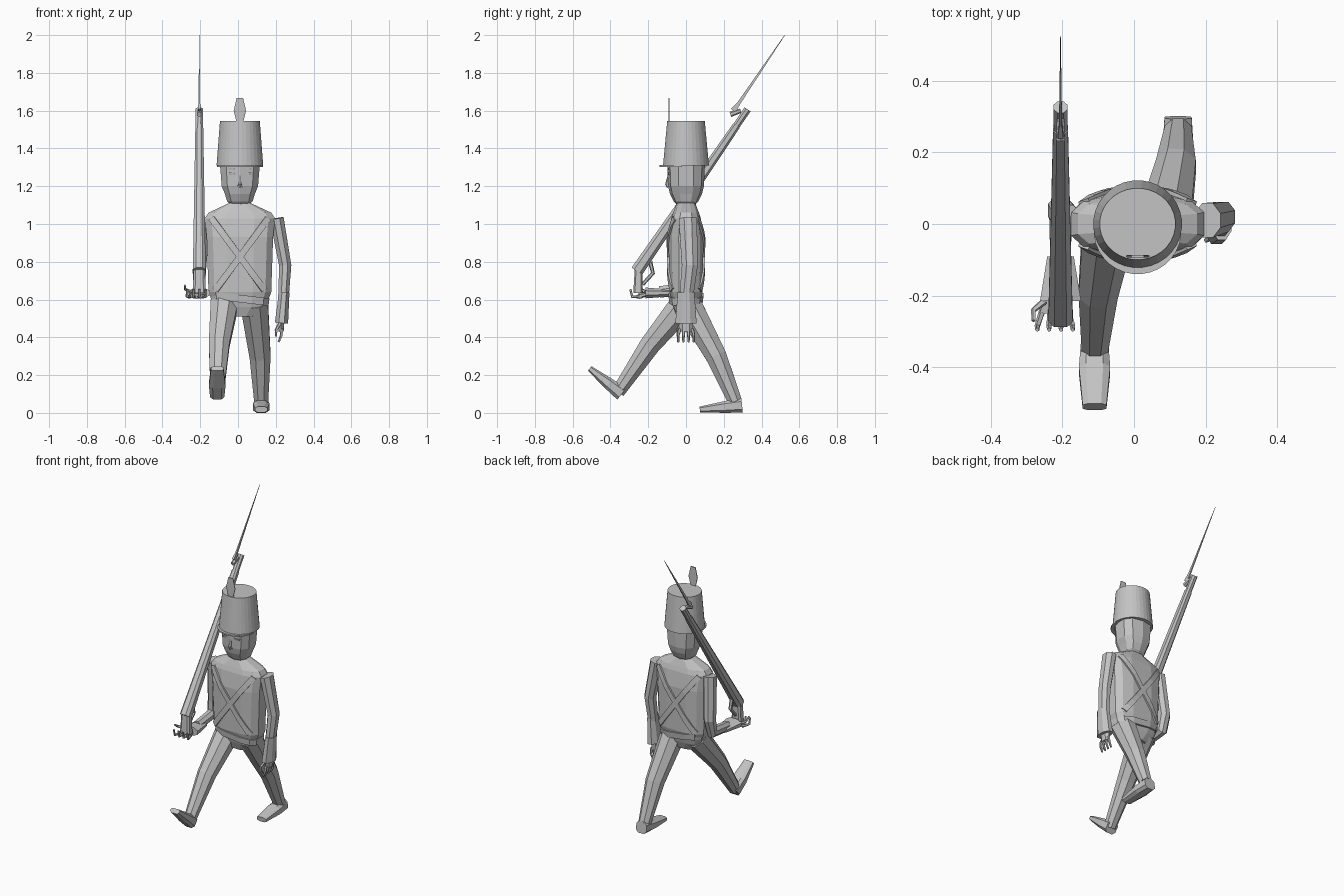
import bpy, bmesh, math
from mathutils import Vector
from mathutils.bvhtree import BVHTree

if "Cube" in bpy.data.objects:
    bpy.data.objects.remove(bpy.data.objects["Cube"], do_unlink=True)

SHADE = .55
MID = .01       # centre line of the body
GUN = -.205     # plane of the musket
RIGHT_FOOT = -.11
LEFT_FOOT = .123
SIDES = (("right", -1), ("left", 1))

grey = bpy.data.materials.new("plain grey")
grey.use_nodes = True
grey.diffuse_color = (SHADE, SHADE, SHADE, 1)
grey.node_tree.nodes["Principled BSDF"].inputs["Base Color"].default_value = grey.diffuse_color


def finish(name, bm):
    bmesh.ops.recalc_face_normals(bm, faces=bm.faces)
    mesh = bpy.data.meshes.new(name)
    bm.to_mesh(mesh)
    bm.free()
    mesh.materials.append(grey)
    part = bpy.data.objects.new(name, mesh)
    bpy.context.collection.objects.link(part)
    return part


def squared(value, power):
    return math.copysign(abs(value) ** (2 / power), value)


def loft(name, rings, sides=8, power=2):
    """Join rings of (centre, half width, half depth); power squares the section."""
    bm = bmesh.new()
    centres = [Vector(centre) for centre, width, depth in rings]
    loops = []
    for i, (centre, width, depth) in enumerate(rings):
        ahead = centres[min(i + 1, len(rings) - 1)]
        behind = centres[max(i - 1, 0)]
        along = ahead - behind
        back = along.cross(Vector((1, 0, 0))).normalized()
        across = back.cross(along).normalized()
        loop = []
        for k in range(sides):
            angle = math.tau * (k + .5) / sides
            u = squared(math.cos(angle), power) * width
            v = squared(math.sin(angle), power) * depth
            loop.append(bm.verts.new(centres[i] + across * u + back * v))
        loops.append(loop)
    for lower, upper in zip(loops, loops[1:]):
        for k in range(sides):
            bm.faces.new((lower[k - 1], lower[k], upper[k], upper[k - 1]))
    bm.faces.new(loops[0])
    bm.faces.new(loops[-1])
    return finish(name, bm)


def limb(name, joints, start, end, flat=1, sides=8, power=2):
    """Tapering loft along joints; flat is depth over width."""
    rings = []
    for i, joint in enumerate(joints):
        radius = start + (end - start) * i / (len(joints) - 1)
        rings.append((joint, radius, radius * flat))
    return loft(name, rings, sides, power)


def stack(name, levels, sides, power=2):
    """Upright loft on the centre line from (height, half width, half depth)."""
    rings = [((MID, 0, height), width, depth) for height, width, depth in levels]
    return loft(name, rings, sides, power)


def boot(name, heel, toe):
    heel, toe = Vector(heel), Vector(toe)
    middle = heel.lerp(toe, .4)
    loft(name, [(heel, .04, .04), (middle, .046, .033), (toe, .035, .016)], power=3)


def finger(name, base, reach, curl):
    base, reach, curl = Vector(base), Vector(reach), Vector(curl)
    limb(name, [base, base + reach, base + reach + curl], .01, .006, sides=5)


# Coat and collar
coat = stack("coat", [(.51, .08, .05), (.56, .14, .07), (.64, .17, .09), (.93, .18, .095),
                      (1.03, .19, .08), (1.06, .17, .07), (1.11, .06, .05)], 12, 3)
stack("collar", [(1.07, .08, .06), (1.12, .055, .05)], 10)

# Cross straps hug the coat, front and back
surface = BVHTree.FromPolygons([v.co for v in coat.data.vertices],
                               [tuple(face.vertices) for face in coat.data.polygons])


def strap(name, start, end, facing, half=.017, steps=10):
    bm = bmesh.new()
    start, end = Vector(start), Vector(end)
    outward = Vector((0, facing, 0))
    edge = (end - start).normalized().cross(outward) * half
    previous = None
    for i in range(steps + 1):
        pair = []
        for offset in (-edge, edge):
            point = start.lerp(end, i / steps) + offset
            hit = surface.ray_cast(point + outward, -outward)[0]
            pair.append(bm.verts.new(hit + outward * .004))
        if previous:
            bm.faces.new((*previous, *reversed(pair)))
        previous = pair
    solid = finish(name, bm).modifiers.new("thickness", "SOLIDIFY")
    solid.thickness = .012
    solid.offset = 0


for label, facing in (("front", -1), ("back", 1)):
    for hand, s in SIDES:
        strap(f"{label}_strap_{hand}", (MID + s * .15, 0, 1.03), (MID - s * .13, 0, .65), facing)

# Waist belt, slung lower on the left
belt = stack("waist_belt", [(.585, .155, .09), (.625, .16, .095)], 12, 3)
for v in belt.data.vertices:
    v.co.z -= (v.co.x - MID) * .12

# Head and face
stack("head", [(1.1, .05, .045), (1.12, .07, .065), (1.16, .083, .085),
               (1.2, .1, .095), (1.32, .11, .1)], 10, 2.6)
limb("nose", [(MID, -.085, 1.28), (MID, -.1, 1.21), (MID, -.09, 1.2)], .006, .015, sides=6)
for hand, s in SIDES:
    for part, height in (("eye", 1.26), ("brow", 1.285)):
        spot = Vector((MID + s * .042, -.088, height))
        limb(f"{hand}_{part}", [spot, spot + Vector((0, 0, .012))], .02, .024, .4)

# Tall hat with visor and plume
stack("hat", [(1.31, .124, .122), (1.545, .106, .1)], 32)
visor = stack("visor", [(1.303, .122, .12), (1.312, .122, .12)], 32)
for v in visor.data.vertices:
    v.co.y = min(v.co.y, 0) - .02
loft("plume", [((MID, -.09, height), width, .004)
               for height, width in ((1.53, .016), (1.6, .034), (1.667, .018))], power=4)

# Striding legs
limb("right_leg", [(-.07, 0, .59), (-.1, -.19, .36), (RIGHT_FOOT, -.36, .11)], .08, .038)
boot("right_boot", (RIGHT_FOOT, -.34, .1), (RIGHT_FOOT, -.51, .235))
limb("left_leg", [(.085, 0, .59), (.117, .16, .3), (LEFT_FOOT, .26, .06)], .08, .04)
boot("left_boot", (LEFT_FOOT, .297, .04), (LEFT_FOOT, .073, .018))

# Arms with flared cuffs
limb("left_arm", [(.205, MID, 1.03), (.25, .02, .78), (.24, 0, .6)], .04, .03, 1.3)
limb("left_cuff", [(.245, 0, .64), (.23, 0, .475)], .03, .038, 1.6)
limb("right_arm", [(-.185, MID, 1.03), (GUN, .04, .75), (GUN, .02, .66), (GUN, -.14, .64)],
     .042, .03, 1.1)
limb("right_cuff", [(GUN, -.09, .635), (GUN, -.215, .635)], .04, .062, .5)

# Hands: the left hangs, the right cups the gun butt
limb("left_palm", [(.23, 0, .5), (.228, 0, .43)], .018, .016, 2.2, 6)
limb("right_palm", [(-.215, -.2, .63), (-.22, -.25, .618)], .036, .05, .3, 6)
for i in range(4):
    spread = (i - 1.5) * .022
    finger(f"left_finger_{i}", (.23, spread, .445), (0, spread / 4, -.035), (-.015, 0, -.035))
    finger(f"right_finger_{i}", (-.22 + spread, -.235, .615), (spread / 2, -.05, 0), (0, -.01, .04))
finger("left_thumb", (.222, -.025, .475), (-.02, -.02, -.035), (0, 0, -.035))
finger("right_thumb", (-.25, -.215, .64), (-.03, -.025, .015), (0, -.03, .02))

# Shouldered musket
breech = Vector((GUN, -.26, .75))
muzzle = Vector((GUN, .326, 1.607))
limb("musket_stock", [breech, breech.lerp(muzzle, .9)], .036, .022, sides=8, power=2.6)
limb("musket_barrel", [breech.lerp(muzzle, .3), muzzle], .016, .021)
limb("musket_butt", [(GUN, -.255, .635), (GUN, -.25, .78)], .036, .03, .7, power=4)
limb("trigger_guard", [(GUN, -.19, .8), (GUN, -.175, .74), (GUN, -.23, .68)], .012, .01, sides=6)
limb("bayonet_socket", [(GUN, .235, 1.58), (GUN, .29, 1.6)], .014, .012, sides=6)
limb("bayonet", [(GUN, .25, 1.6), (GUN, .28, 1.64), (GUN, .523, 2)], .011, .001, 2, 4)
